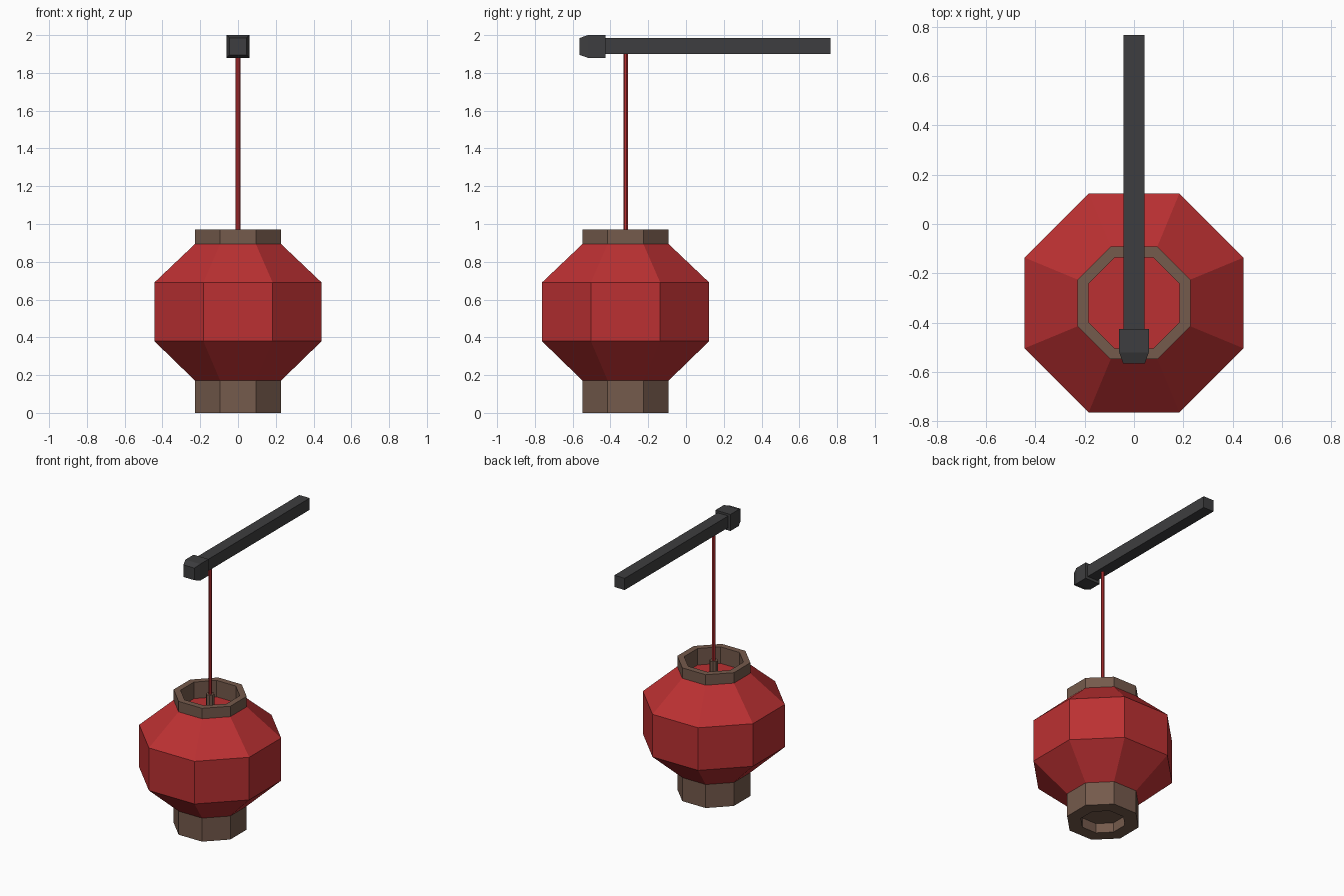
import bpy, bmesh, math

if "Cube" in bpy.data.objects:
    bpy.data.objects.remove(bpy.data.objects["Cube"])

def material(name, rgb):
    m = bpy.data.materials.new(name)
    m.diffuse_color = (*rgb, 1)
    m.use_nodes = True
    m.node_tree.nodes["Principled BSDF"].inputs["Base Color"].default_value = m.diffuse_color
    return m

RED = material("lantern red", (0.50, 0.030, 0.032))
BROWN = material("wood brown", (0.178, 0.103, 0.072))
DARK = material("dark grey", (0.048, 0.048, 0.050))
CY = -0.32  # lantern axis

def finish(bm, name, mat):
    bmesh.ops.recalc_face_normals(bm, faces=bm.faces)
    me = bpy.data.meshes.new(name)
    bm.to_mesh(me)
    bm.free()
    me.materials.append(mat)
    ob = bpy.data.objects.new(name, me)
    bpy.context.collection.objects.link(ob)
    return ob

def loft(bm, rings, closed=False):
    n = len(rings[0])
    pairs = list(zip(rings, rings[1:]))
    if closed:
        pairs.append((rings[-1], rings[0]))
    for a, b in pairs:
        for i in range(n):
            j = (i + 1) % n
            bm.faces.new((a[i], a[j], b[j], b[i]))
    if not closed:
        bm.faces.new(rings[0])
        bm.faces.new(rings[-1])

def turned(name, profile, mat, sides=8, closed=False):
    """Faceted lathe; profile holds (flat-to-centre distance, z)."""
    bm = bmesh.new()
    k = 1 / math.cos(math.pi / sides)
    rings = []
    for r, z in profile:
        angles = [(i + 0.5) * 2 * math.pi / sides for i in range(sides)]
        rings.append([bm.verts.new((r * k * math.cos(a), CY + r * k * math.sin(a), z)) for a in angles])
    loft(bm, rings, closed)
    return finish(bm, name, mat)

def bar(name, sections, mat):
    """Square bar along y; sections hold (y, half width, z low, z high)."""
    bm = bmesh.new()
    rings = [[bm.verts.new(p) for p in ((-w, y, a), (w, y, a), (w, y, b), (-w, y, b))]
             for y, w, a, b in sections]
    loft(bm, rings)
    return finish(bm, name, mat)

# Paper body with a recessed top
turned("lantern_body", [(0.227, 0.17), (0.443, 0.38), (0.443, 0.69), (0.227, 0.895),
                        (0.20, 0.895), (0.20, 0.85)], RED)
# Open top collar
turned("top_collar", [(0.228, 0.89), (0.228, 0.97), (0.185, 0.97), (0.185, 0.845), (0.205, 0.845),
                      (0.205, 0.89)], BROWN, closed=True)
# Bottom collar with a recess underneath
turned("bottom_collar", [(0.228, 0.175), (0.228, 0.0), (0.14, 0.0), (0.14, 0.07)], BROWN)
# Cord and its socket
turned("cord_socket", [(0.026, 0.845), (0.026, 0.965)], BROWN)
turned("cord", [(0.012, 0.95), (0.012, 1.92)], RED)
# Support beam and bevelled end cap
bar("beam", [(-0.45, 0.042, 1.90, 1.985), (0.765, 0.042, 1.90, 1.985)], DARK)
bar("beam_cap", [(-0.565, 0.044, 1.896, 1.984), (-0.52, 0.06, 1.88, 2.0),
                 (-0.425, 0.06, 1.88, 2.0)], DARK)
